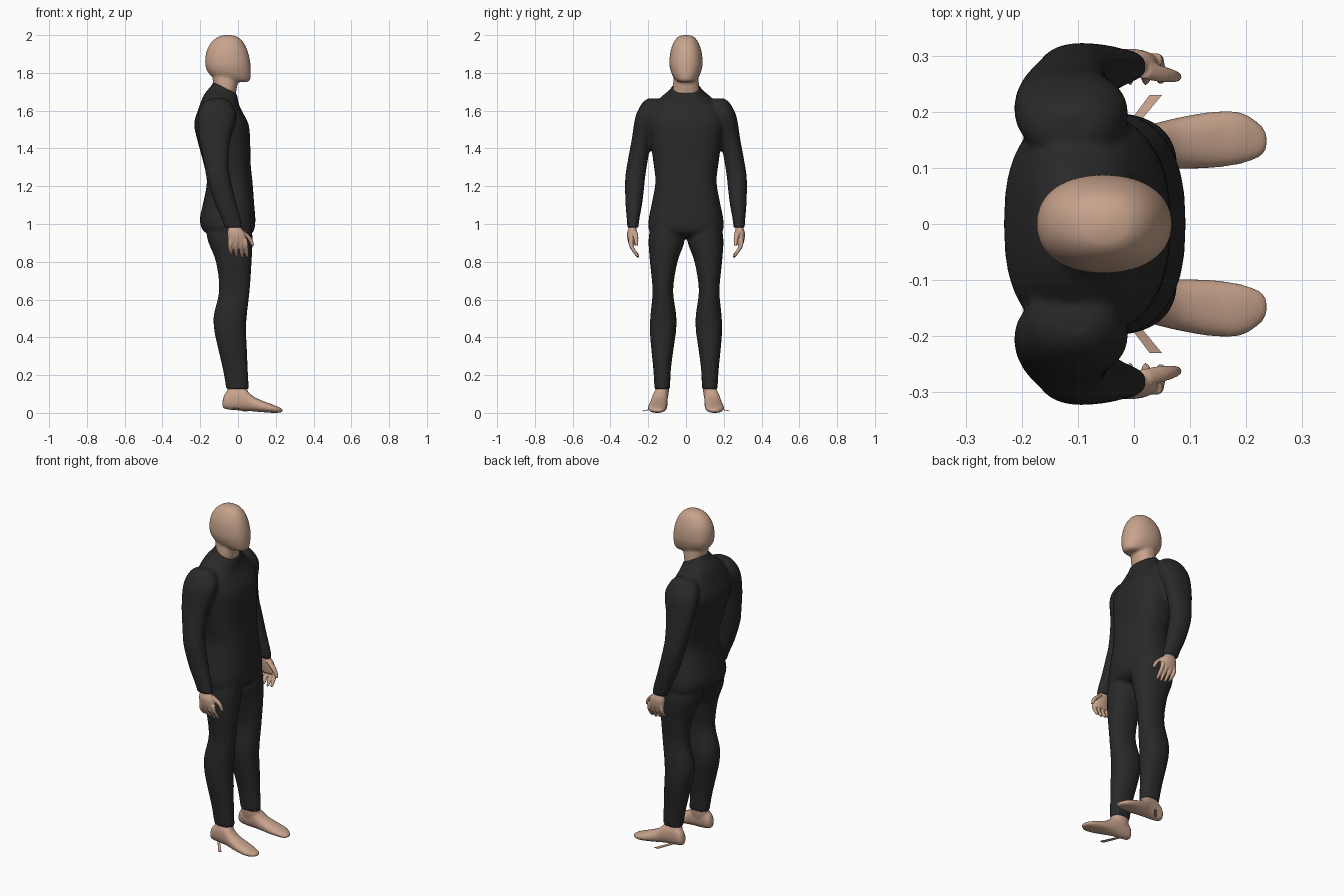
import bpy, bmesh, math

def material(name, rgb):
    m = bpy.data.materials.new(name)
    m.diffuse_color = (*rgb, 1)
    return m

SKIN = material("tan skin", (0.58, 0.37, 0.265))
SUIT = material("black fabric", (0.022, 0.022, 0.022))

def smooth_rows(rows, steps=4):
    # Catmull-Rom interpolation between the given sections
    out = []
    for i in range(len(rows) - 1):
        p0, p1 = rows[max(i - 1, 0)], rows[i]
        p2, p3 = rows[i + 1], rows[min(i + 2, len(rows) - 1)]
        for s in range(steps):
            t = s / steps
            out.append([0.5 * (2 * b + (c - a) * t + (2 * a - 5 * b + 4 * c - d) * t * t
                               + (3 * b - a - 3 * c + d) * t ** 3)
                        for a, b, c, d in zip(p0, p1, p2, p3)])
    return out + [list(rows[-1])]

def loft(bm, rows, axis="z", side=1, power=2.2, n=32):
    # row: position, min/max on first axis, min/max on y, optional tilt
    rings = []
    for r in smooth_rows(rows):
        t, a0, a1, y0, y1 = r[:5]
        tilt = r[5] if len(r) > 5 else 0
        ring = []
        for k in range(n):
            c, s = math.cos(math.tau * k / n), math.sin(math.tau * k / n)
            u = math.copysign(abs(c) ** (2 / power), c) * (a1 - a0) / 2
            v = (y0 + y1) / 2 + math.copysign(abs(s) ** (2 / power), s) * (y1 - y0) / 2
            a, w = (a0 + a1) / 2 + u, t + tilt * u
            ring.append(bm.verts.new((a, v * side, w) if axis == "z" else (w, v * side, a)))
        rings.append(ring)
    for A, B in zip(rings, rings[1:]):
        for k in range(n):
            j = (k + 1) % n
            bm.faces.new((A[k], A[j], B[j], B[k]))
    bm.faces.new(rings[0][::-1])
    bm.faces.new(rings[-1])

def finish(bm, name, mat, voxel=0, smooth=3):
    bmesh.ops.recalc_face_normals(bm, faces=bm.faces[:])
    me = bpy.data.meshes.new(name)
    bm.to_mesh(me)
    bm.free()
    me.materials.append(mat)
    ob = bpy.data.objects.new(name, me)
    bpy.context.collection.objects.link(ob)
    for p in me.polygons:
        p.use_smooth = True
    if voxel:
        m = ob.modifiers.new("blend", "REMESH")
        m.mode, m.voxel_size, m.use_smooth_shade = "VOXEL", voxel, True
        s = ob.modifiers.new("soften", "SMOOTH")
        s.factor, s.iterations = 0.5, smooth
    return ob

# Body suit: torso, arms and legs blended into one
torso = [(z, b, f, -h, h, t) for z, b, f, h, t in [
    (1.722, -.132, -.008, .077, -.5), (1.70, -.142, -.002, .088, -.45),
    (1.66, -.18, .004, .14, -.25), (1.60, -.213, .02, .19, 0),
    (1.53, -.232, .055, .20, 0), (1.45, -.217, .064, .19, 0),
    (1.32, -.182, .067, .172, 0), (1.22, -.165, .077, .162, 0),
    (1.10, -.187, .086, .183, 0), (1.02, -.202, .092, .198, 0),
    (.96, -.18, .082, .19, 0), (.93, -.11, .04, .11, 0)]]
arm = [(1.665, -.14, -.07, .15, .20), (1.64, -.185, -.035, .12, .232),
       (1.57, -.213, -.01, .13, .267), (1.45, -.205, -.04, .18, .287),
       (1.32, -.18, -.05, .205, .311), (1.24, -.165, -.04, .217, .322),
       (1.12, -.127, -.012, .23, .321), (1.03, -.088, .014, .246, .314),
       (.98, -.07, .024, .252, .311)]
leg = [(1.02, -.17, .07, .03, .18), (.92, -.162, .077, .006, .198),
       (.80, -.117, .072, .045, .191), (.65, -.10, .062, .068, .177),
       (.52, -.128, .047, .052, .188), (.44, -.126, .042, .052, .191),
       (.36, -.11, .046, .063, .186), (.23, -.08, .052, .08, .173),
       (.125, -.062, .057, .084, .167)]
bm = bmesh.new()
loft(bm, torso, power=2.5)
for s in (1, -1):
    loft(bm, arm, side=s)
    loft(bm, leg, side=s)
finish(bm, "body_suit", SUIT, 0.009, 4)

# Head and neck
head = [(z, b, f, -h, h) for z, b, f, h in [
    (2.001, -.065, -.045, .01), (1.991, -.105, -.003, .042), (1.96, -.143, .03, .066),
    (1.91, -.168, .053, .083), (1.85, -.174, .066, .088), (1.81, -.163, .068, .081),
    (1.78, -.135, .067, .068), (1.76, -.08, .062, .05), (1.752, -.03, .05, .03)]]
neck = [(1.83, -.14, .01, -.06, .06), (1.77, -.135, .002, -.066, .066),
        (1.72, -.127, -.006, -.07, .07), (1.65, -.125, -.02, -.07, .07)]
bm = bmesh.new()
loft(bm, head)
loft(bm, neck)
finish(bm, "head", SKIN, 0.008)

foot = [(-.082, .035, .06, .125, .145), (-.07, .022, .10, .108, .163),
        (-.03, .015, .135, .1, .168), (.03, .012, .13, .097, .178),
        (.08, .008, .088, .098, .19), (.14, .003, .06, .1, .2),
        (.19, 0, .042, .107, .199), (.225, .002, .026, .12, .178),
        (.237, .008, .018, .135, .16)]
ankle = [(.17, -.05, .045, .095, .157), (.12, -.057, .05, .09, .162),
         (.06, -.06, .06, .1, .168)]
palm = [(1.02, -.05, .008, .264, .301), (.985, -.052, .015, .262, .302),
        (.95, -.056, .036, .262, .312), (.91, -.052, .045, .266, .308),
        (.89, -.045, .04, .27, .3)]
# Finger centre lines: x, y, z, radius
digits = [[(x, .292, .92, .013), (x * 1.1, .29, .885, .012),
           (x * 1.1 + .004, .272, .853, .011), (x * 1.1 + .006, .254, tip, .007)]
          for x, tip in ((-.038, .838), (-.012, .828), (.014, .823), (.038, .826))]
digits.append([(.015, .275, .965, .016), (.045, .268, .94, .015),
               (.066, .264, .915, .012), (.078, .262, .885, .008)])

for s, label in ((1, "left"), (-1, "right")):
    bm = bmesh.new()
    loft(bm, foot, axis="x", side=s)
    loft(bm, ankle, side=s)
    finish(bm, label + "_foot", SKIN, 0.006)

    bm = bmesh.new()
    loft(bm, palm, side=s)
    for d in digits:
        loft(bm, [(z, x - r, x + r, y - r, y + r) for x, y, z, r in d], side=s, n=12)
    finish(bm, label + "_hand", SKIN, 0.004, 2)

    # Thin sliver under the heel
    bm = bmesh.new()
    top = [(-.04, .14, .03), (-.025, .14, .03), (.05, .23, .012), (.028, .23, .012)]
    a = [bm.verts.new((x, y * s, z)) for x, y, z in top]
    b = [bm.verts.new((x, y * s, z - .004)) for x, y, z in top]
    bm.faces.new(a)
    bm.faces.new(b[::-1])
    for k in range(4):
        j = (k + 1) % 4
        bm.faces.new((a[k], b[k], b[j], a[j]))
    ob = finish(bm, label + "_heel_sliver", SKIN)
    for p in ob.data.polygons:
        p.use_smooth = False
